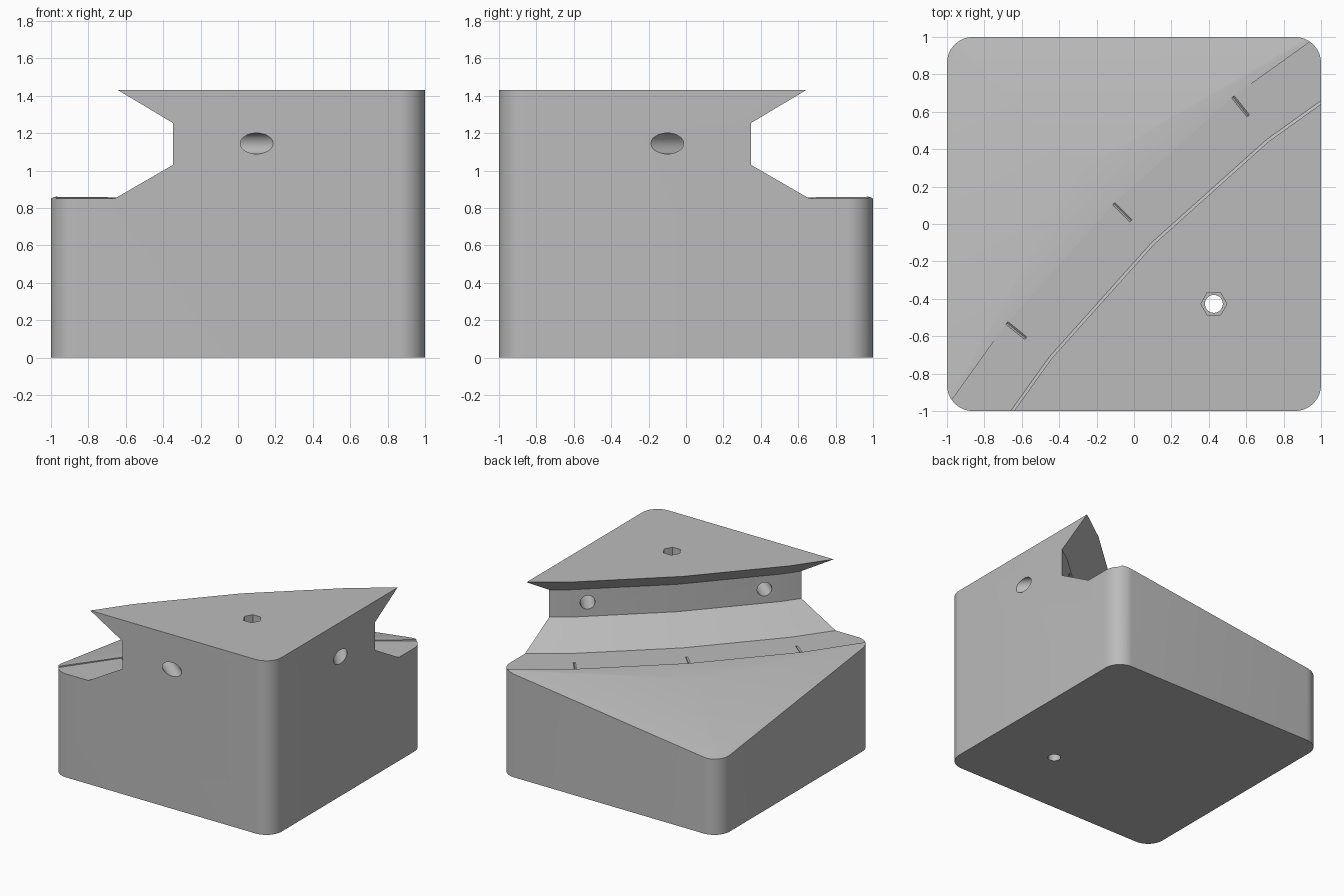
import bpy, bmesh, math
from mathutils import Vector, Matrix

if "Cube" in bpy.data.objects:
    bpy.data.objects.remove(bpy.data.objects["Cube"])

TOP = 1.43                      # block height
CENTRE = 5.4                    # rail arc centre lies at (CENTRE, -CENTRE)
STEP = 6.3                      # degrees per rail facet
LEDGE_R = 7.79                  # outer edge of the ledge

grey = bpy.data.materials.new("plain_grey")
grey.use_nodes = True
grey.diffuse_color = (0.5, 0.5, 0.5, 1)
grey.node_tree.nodes["Principled BSDF"].inputs["Base Color"].default_value = (0.5, 0.5, 0.5, 1)


def on_arc(radius, degrees, z):
    """Point on the rail arc, measured from the block diagonal."""
    a = math.radians(135 + degrees)
    return Vector((CENTRE + radius * math.cos(a), -CENTRE + radius * math.sin(a), z))


def finish(name, bm):
    bmesh.ops.recalc_face_normals(bm, faces=bm.faces)
    mesh = bpy.data.meshes.new(name)
    bm.to_mesh(mesh)
    bm.free()
    mesh.materials.append(grey)
    obj = bpy.data.objects.new(name, mesh)
    bpy.context.collection.objects.link(obj)
    return obj


def extrude_up(bm, faces, z):
    """Extrude faces to a flat lid at height z."""
    new = bmesh.ops.extrude_face_region(bm, geom=faces, use_keep_orig=True)
    for v in new["geom"]:
        if isinstance(v, bmesh.types.BMVert):
            v.co.z = z


def rod(name, start, end, radius, sides):
    """Straight prism between two points."""
    axis = end - start
    turn = axis.to_track_quat('Z', 'Y').to_matrix().to_4x4()
    bm = bmesh.new()
    bmesh.ops.create_cone(bm, cap_ends=True, segments=sides, radius1=radius, radius2=radius,
                          depth=axis.length, matrix=Matrix.Translation((start + end) / 2) @ turn)
    return finish(name, bm)


# Rounded square block
bm = bmesh.new()
outline = []
for k, (sx, sy) in enumerate([(1, 1), (-1, 1), (-1, -1), (1, -1)]):
    for i in range(13):
        a = math.radians(90 * k + 7.5 * i)
        outline.append(bm.verts.new((sx * 0.86 + 0.14 * math.cos(a), sy * 0.86 + 0.14 * math.sin(a), 0)))
extrude_up(bm, [bm.faces.new(outline)], TOP)
block = finish("rail_block", bm)

# Groove and ledge, a profile swept along the faceted arc
profile = [(7.485, 1.7), (7.485, TOP), (7.246, 1.255), (7.246, 1.03), (7.5, 0.85),
           (LEDGE_R, 0.85), (LEDGE_R, 1.7)]
bm = bmesh.new()
rings = [[bm.verts.new(on_arc(r, k * STEP, z)) for r, z in profile] for k in range(-3, 4)]
for a, b in zip(rings, rings[1:]):
    for i in range(len(profile)):
        j = (i + 1) % len(profile)
        bm.faces.new((a[i], a[j], b[j], b[i]))
bm.faces.new(rings[0])
bm.faces.new(rings[-1])
cutters = [finish("groove_cutter", bm)]

# Low corner: a near-flat shoulder and two slopes meeting on the diagonal
bm = bmesh.new()
mid = Vector((-0.29, 0.29, 0.845))
reach = lambda p: mid + (Vector(p) - mid) * 1.4
ends = [reach((-1, -0.96, 0.86)), reach((0.96, 1, 0.86))]
low = bm.verts.new(reach((-1, 1, 0.61)))
hub = bm.verts.new(mid)
rim = [ends[0]] + [on_arc(LEDGE_R - 0.08, k * STEP, 0.861) for k in (1, 0, -1)] + [ends[1]]
loop = [low] + [bm.verts.new(p) for p in rim]
fan = [bm.faces.new((hub, loop[i], loop[(i + 1) % len(loop)])) for i in range(len(loop))]
extrude_up(bm, fan, 1.7)
cutters.append(finish("slope_cutter", bm))

# Index slits on the ledge
for k in (-1, 0, 1):
    cutters.append(rod("slit_cutter", on_arc(LEDGE_R - 0.13, k * STEP, 0.85),
                       on_arc(LEDGE_R, k * STEP, 0.85), 0.009, 4))

# Angled pin holes through the rail wall
for side in (-1, 1):
    cutters.append(rod("pin_hole_cutter", on_arc(6.2, side * 5.3, 1.145),
                       on_arc(7.4, side * 5.3, 1.145), 0.056, 32))

# Vertical bolt hole with a hexagonal pocket
x = 0.427
cutters.append(rod("bolt_hole_cutter", Vector((x, -x, -0.2)), Vector((x, -x, 1.7)), 0.048, 32))
pocket = rod("hex_pocket_cutter", Vector((x, -x, 1.3)), Vector((x, -x, 1.7)), 0.07, 6)
pocket.data.transform(Matrix.Translation((x, -x, 0)) @ Matrix.Rotation(math.radians(90), 4, 'Z')
                      @ Matrix.Translation((-x, x, 0)))
cutters.append(pocket)

# Cut everything from the block and drop the cutters
bpy.context.view_layer.objects.active = block
for cutter in cutters:
    mod = block.modifiers.new("cut", 'BOOLEAN')
    mod.operation = 'DIFFERENCE'
    mod.solver = 'EXACT'
    mod.object = cutter
    bpy.ops.object.modifier_apply(modifier=mod.name)
    bpy.data.objects.remove(cutter)

for obj in bpy.context.selected_objects:
    obj.select_set(False)
block.select_set(True)
bpy.ops.object.shade_smooth_by_angle(angle=math.radians(25))
